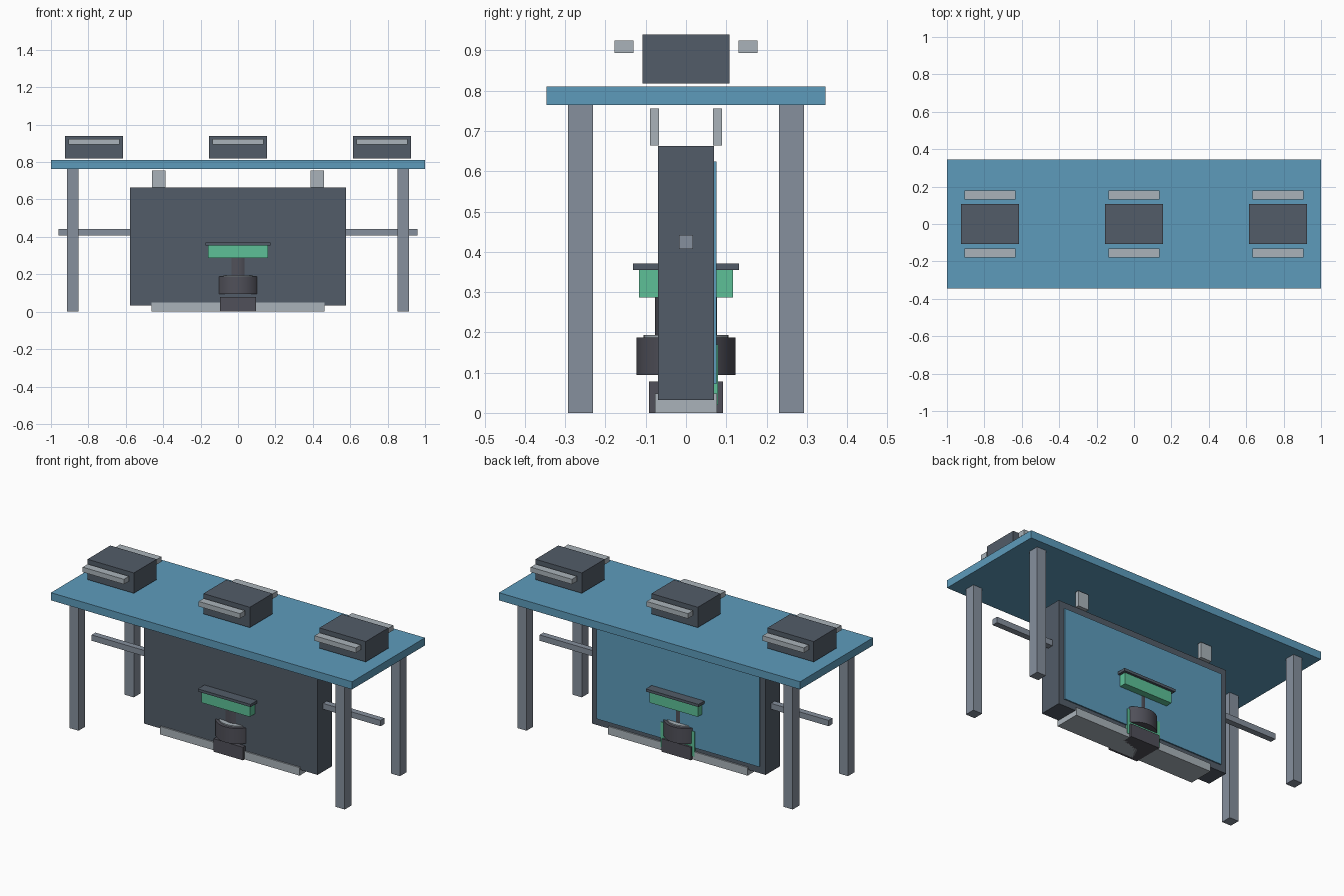
import bpy, math

if "Cube" in bpy.data.objects:
    bpy.data.objects.remove(bpy.data.objects["Cube"])


def material(name, rgb):
    m = bpy.data.materials.new(name)
    m.diffuse_color = (*rgb, 1)
    m.use_nodes = True
    m.node_tree.nodes["Principled BSDF"].inputs["Base Color"].default_value = m.diffuse_color
    return m


BLUE = material("blue", (0.11, 0.33, 0.50))
GREEN = material("green", (0.11, 0.53, 0.31))
SLATE = material("slate", (0.085, 0.107, 0.138))
STEEL = material("steel", (0.24, 0.28, 0.34))
LIGHT = material("light_metal", (0.40, 0.45, 0.49))
CHARCOAL = material("charcoal", (0.08, 0.08, 0.10))


def box(name, x, y, z, mat):
    """Box from (min, max) ranges on each axis."""
    r = (x, y, z)
    bpy.ops.mesh.primitive_cube_add(size=1, location=[(a + b) / 2 for a, b in r])
    o = bpy.context.object
    o.name = name
    o.scale = [b - a for a, b in r]
    bpy.ops.object.transform_apply(location=False, rotation=False, scale=True)
    o.data.materials.append(mat)
    return o


def drum(name, radius, z0, z1, mat):
    """Upright cylinder on the central axis."""
    bpy.ops.mesh.primitive_cylinder_add(vertices=48, radius=radius, depth=z1 - z0,
                                        location=(0, 0, (z0 + z1) / 2))
    o = bpy.context.object
    o.name = name
    o.data.materials.append(mat)
    bpy.ops.object.shade_smooth_by_angle(angle=math.radians(30))
    return o


def around(c, half):
    return (c - half, c + half)


# Table top and legs
box("table_top", (-1, 1), (-0.346, 0.346), (0.764, 0.81), BLUE)
for sx in (-1, 1):
    for sy in (-1, 1):
        box("table_leg", around(sx * 0.884, 0.03), around(sy * 0.262, 0.031),
            (0, 0.764), STEEL)
        # Hangers between cabinet and top
        box("hanger", around(sx * 0.423, 0.036), around(sy * 0.078, 0.011),
            (0.664, 0.756), LIGHT)

# Units on the table with side rails
for cx in (-0.77, 0, 0.77):
    box("top_unit", around(cx, 0.154), (-0.108, 0.108), (0.818, 0.94), SLATE)
    for sy in (-1, 1):
        box("unit_rail", around(cx, 0.137), around(sy * 0.154, 0.024),
            (0.894, 0.924), LIGHT)

# Hanging cabinet with back panel, cross bar and base
box("cabinet", (-0.577, 0.577), (-0.069, 0.069), (0.032, 0.663), SLATE)
box("back_panel", (-0.54, 0.54), (0.065, 0.076), (0.072, 0.624), BLUE)
box("cross_bar", (-0.96, 0.96), (-0.018, 0.018), (0.407, 0.442), STEEL)
box("base_bar", (-0.463, 0.463), (-0.077, 0.077), (0, 0.048), LIGHT)

# Central pedestal through the cabinet
box("pedestal_foot", (-0.097, 0.097), (-0.092, 0.092), (0, 0.078), CHARCOAL)
box("pedestal_back_plate", (-0.112, 0.112), (0.067, 0.08), (0.02, 0.17), GREEN)
drum("pedestal_drum", 0.123, 0.094, 0.187, CHARCOAL)
drum("drum_lid", 0.105, 0.185, 0.194, LIGHT)
drum("pedestal_neck", 0.077, 0.19, 0.29, CHARCOAL)
box("pedestal_head", (-0.16, 0.16), (-0.117, 0.117), (0.287, 0.356), GREEN)
box("pedestal_cap", (-0.175, 0.175), (-0.131, 0.131), (0.355, 0.371), SLATE)
